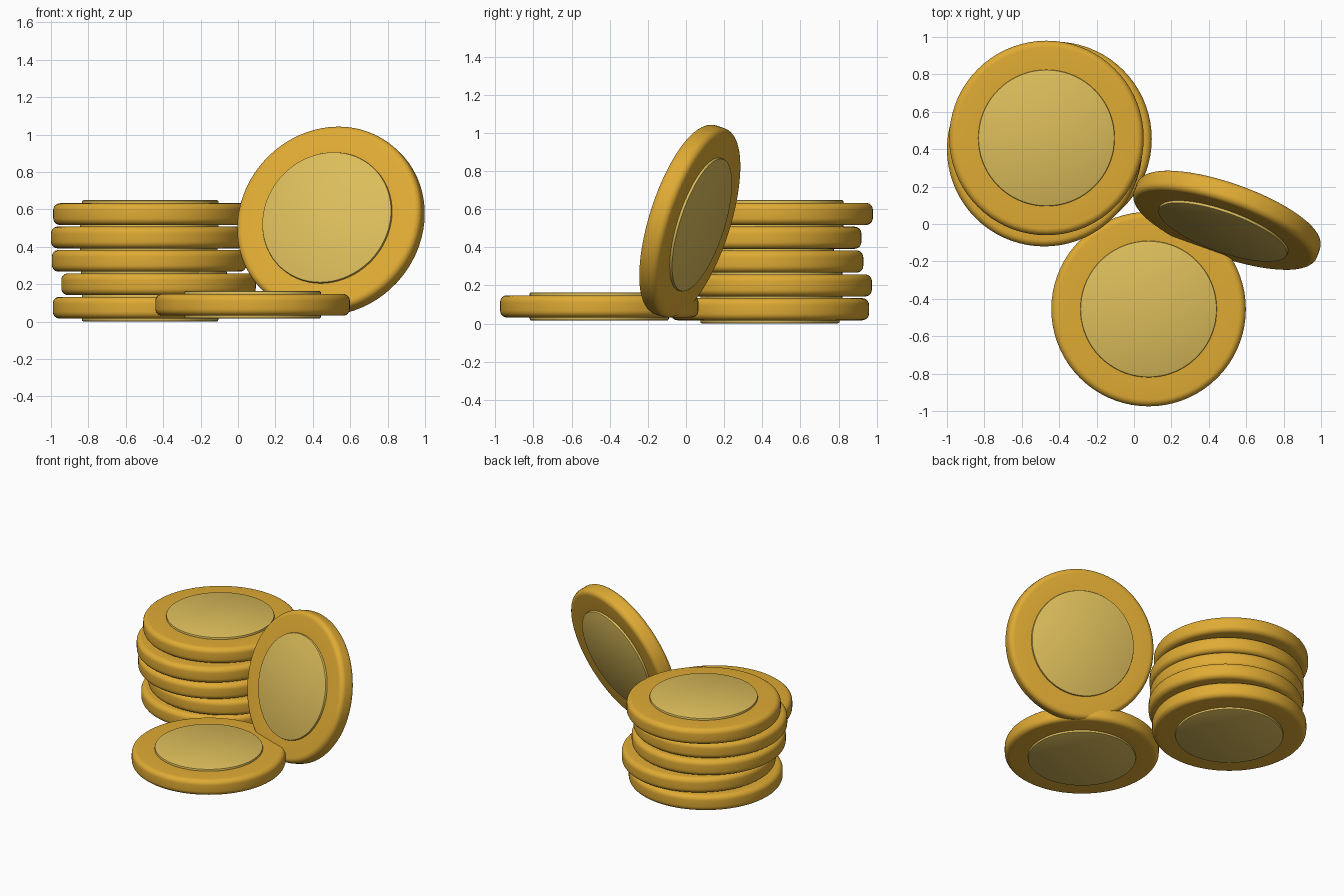
import bpy, bmesh, math
from mathutils import Vector

if "Cube" in bpy.data.objects:
    bpy.data.objects.remove(bpy.data.objects["Cube"])

R, H = 0.52, 0.058       # rim radius and half thickness
DISC_R, DISC_H = 0.365, 0.074
ROUND = 0.036            # rim edge rounding
SEGMENTS = 72


def material(name, color):
    m = bpy.data.materials.new(name)
    m.diffuse_color = (*color, 1)
    m.use_nodes = True
    m.node_tree.nodes["Principled BSDF"].inputs["Base Color"].default_value = m.diffuse_color
    return m


rim_gold = material("rim gold", (0.74, 0.405, 0.034))
pale_gold = material("pale gold", (0.72, 0.51, 0.105))


def coin_mesh():
    # Upper half profile from the centre outwards, mirrored for the lower half
    half = [(DISC_R - 0.008, DISC_H), (DISC_R - 0.002, DISC_H - 0.003),
            (DISC_R, DISC_H - 0.008), (DISC_R, H)]
    for i in range(7):
        a = math.radians(90 - 15 * i)
        half.append((R - ROUND + ROUND * math.cos(a), H - ROUND + ROUND * math.sin(a)))
    profile = half + [(r, -z) for r, z in reversed(half)]

    bm = bmesh.new()
    rings = []
    for r, z in profile:
        rings.append([bm.verts.new((r * math.cos(2 * math.pi * s / SEGMENTS),
                                    r * math.sin(2 * math.pi * s / SEGMENTS), z))
                      for s in range(SEGMENTS)])
    for a, b in zip(rings, rings[1:]):
        for s in range(SEGMENTS):
            t = (s + 1) % SEGMENTS
            bm.faces.new((a[s], b[s], b[t], a[t]))
    bm.faces.new(rings[0])
    bm.faces.new(rings[-1][::-1])
    bmesh.ops.recalc_face_normals(bm, faces=bm.faces)
    # Raised discs are pale, everything else is rim gold
    for f in bm.faces:
        f.material_index = 1 if abs(f.calc_center_median().z) > H + 0.001 else 0
    mesh = bpy.data.meshes.new("coin")
    bm.to_mesh(mesh)
    bm.free()
    mesh.materials.append(rim_gold)
    mesh.materials.append(pale_gold)
    return mesh


def coin(name, location, normal=(0, 0, 1)):
    ob = bpy.data.objects.new(name, coin_mesh())
    bpy.context.collection.objects.link(ob)
    ob.location = location
    ob.rotation_euler = Vector(normal).to_track_quat('Z', 'Y').to_euler()
    bpy.ops.object.select_all(action='DESELECT')
    ob.select_set(True)
    bpy.context.view_layer.objects.active = ob
    bpy.ops.object.shade_smooth_by_angle(angle=math.radians(35))


# Uneven stack
offsets = [(-0.47, 0.44), (-0.425, 0.455), (-0.475, 0.41), (-0.48, 0.40), (-0.468, 0.46)]
for i, (x, y) in enumerate(offsets):
    coin(f"stacked_coin_{i + 1}", (x, y, 0.075 + 0.125 * i))

# Coin lying in front and coin leaning over it
coin("flat_coin", (0.078, -0.455, 0.09))
coin("leaning_coin", (0.497, 0.02, 0.537), (-0.32, -0.9, 0.29))
